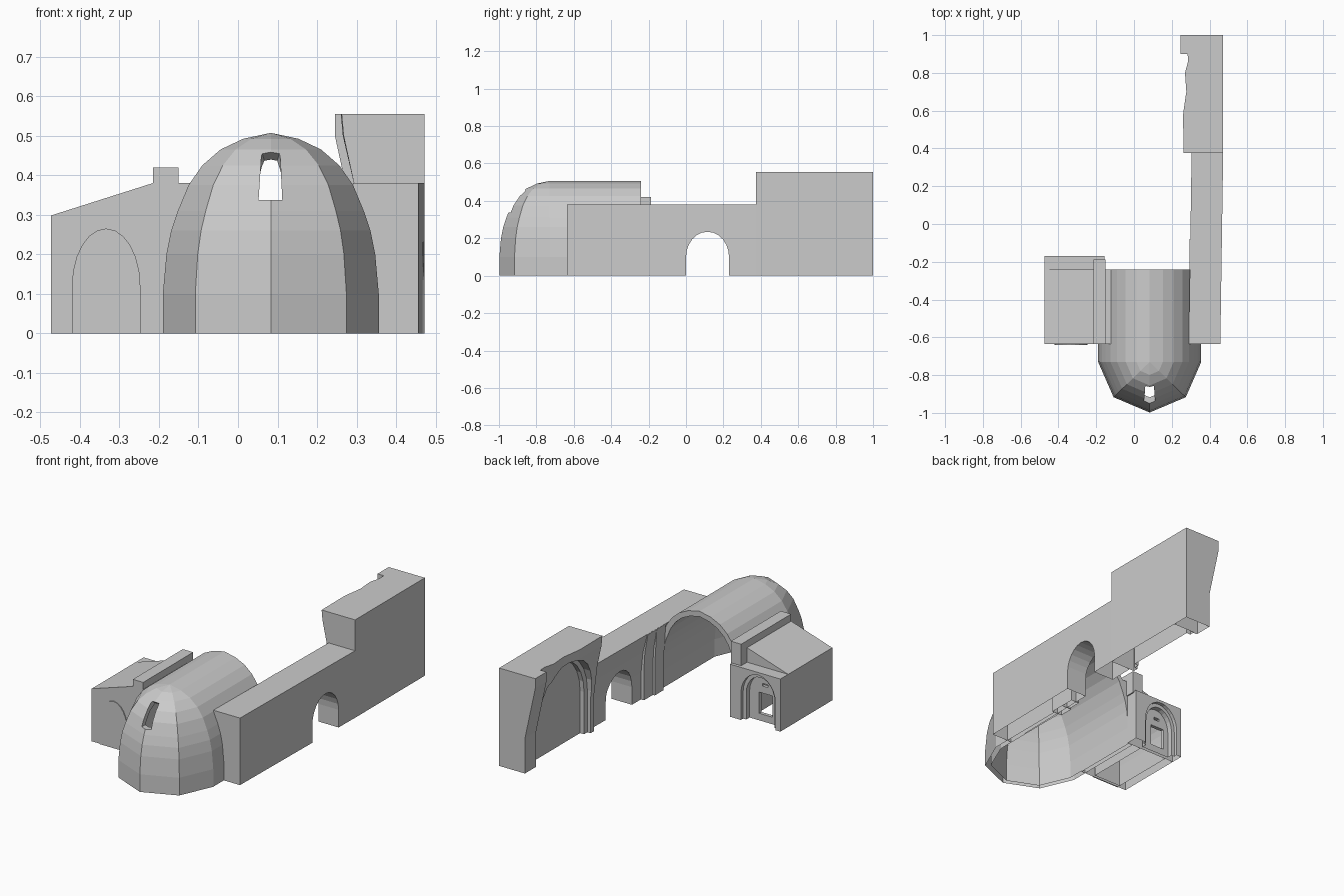
import bpy, bmesh, math

cube = bpy.data.objects.get("Cube")
if cube:
    bpy.data.objects.remove(cube, do_unlink=True)

stone = bpy.data.materials.new("grey_stone")
stone.use_nodes = True
GREY = (0.6, 0.6, 0.6, 1)
stone.diffuse_color = GREY
stone.node_tree.nodes["Principled BSDF"].inputs["Base Color"].default_value = GREY


def finish(name, bm, outward=True):
    if outward:
        bmesh.ops.recalc_face_normals(bm, faces=bm.faces)
    mesh = bpy.data.meshes.new(name)
    bm.to_mesh(mesh)
    bm.free()
    mesh.materials.append(stone)
    ob = bpy.data.objects.new(name, mesh)
    bpy.context.scene.collection.objects.link(ob)
    return ob


def loft(name, rings):
    """Closed solid through a list of matching cross-sections."""
    bm = bmesh.new()
    vs = [[bm.verts.new(p) for p in r] for r in rings]
    n = len(vs[0])
    for a, b in zip(vs, vs[1:]):
        for i in range(n):
            bm.faces.new((a[i], a[(i + 1) % n], b[(i + 1) % n], b[i]))
    bm.faces.new(vs[0][::-1])
    bm.faces.new(vs[-1])
    return finish(name, bm)


def prism_y(name, profile, y0, y1, shift=0):
    return loft(name, [[(x, y0, z) for x, z in profile],
                       [(x + shift, y1, z) for x, z in profile]])


def prism_x(name, profile, x0, x1):
    return loft(name, [[(x, y, z) for y, z in profile] for x in (x0, x1)])


def box(name, x0, x1, y0, y1, z0, z1):
    return prism_y(name, [(x0, z0), (x1, z0), (x1, z1), (x0, z1)], y0, y1)


def arch(a, b, spring, top, base=-0.05, steps=12):
    """Round-headed opening outline between a and b."""
    c, r = (a + b) / 2, (b - a) / 2
    pts = [(a, base), (b, base)]
    for i in range(steps + 1):
        t = math.pi * i / steps
        pts.append((c + r * math.cos(t), spring + (top - spring) * math.sin(t)))
    return pts


def apply_modifier(ob, mod):
    bpy.context.view_layer.objects.active = ob
    bpy.ops.object.modifier_apply(modifier=mod.name)


def cut(ob, cutter):
    mod = ob.modifiers.new("cut", "BOOLEAN")
    mod.operation, mod.solver, mod.object = "DIFFERENCE", "EXACT", cutter
    apply_modifier(ob, mod)
    bpy.data.objects.remove(cutter, do_unlink=True)


def open_bottom(ob):
    """Remove the faces resting on the ground, leaving a hollow part."""
    bm = bmesh.new()
    bm.from_mesh(ob.data)
    ground = [f for f in bm.faces if all(abs(v.co.z) < 1e-4 for v in f.verts)]
    bmesh.ops.delete(bm, geom=ground, context="FACES")
    bm.to_mesh(ob.data)
    bm.free()


# Barrel vault ending in a faceted apse, made as one shell
CX, R = 0.083, 0.273
half = [(R, 0), (R, .1), (.264, .2), (.252, .26), (.235, .31), (.208, .375),
        (.173, .425), (.127, .465), (.07, .492), (0, .507)]
plan = [(1, -.24, 0), (1, -.73, 0), (.7, -.73, -.187), (0, -.73, -.268),
        (-.7, -.73, -.187), (-1, -.73, 0), (-1, -.24, 0)]
bm = bmesh.new()
rows = [[bm.verts.new((CX + k * r, y + d * r / R, z)) for k, y, d in plan] for r, z in half]
for lo, hi in zip(rows, rows[1:]):
    for i in range(len(plan) - 1):
        bm.faces.new((lo[i + 1], lo[i], hi[i], hi[i + 1]))
bmesh.ops.remove_doubles(bm, verts=bm.verts, dist=1e-4)
vault = finish("vault_and_apse", bm, outward=False)
solid = vault.modifiers.new("shell", "SOLIDIFY")
solid.thickness, solid.offset = 0.03, -1
apply_modifier(vault, solid)

# Splayed window in the apse
outer = [(.052, .337), (.112, .337), (.106, .46), (.06, .46)]
inner = [(.06, .345), (.105, .345), (.096, .425), (.07, .425)]
cut(vault, loft("window_cutter", [[(x, -1, z) for x, z in outer],
                                  [(x, -.865, z) for x, z in outer],
                                  [(x, -.82, z) for x, z in inner],
                                  [(x, -.7, z) for x, z in inner]]))

# Long side wall with a doorway
wall = prism_y("long_wall", [(.33, 0), (.33, .15), (.318, .27), (.29, .38), (.457, .38), (.457, 0)],
               -.635, .375, shift=.015)
cut(wall, prism_x("doorway_cutter", arch(0, .23, .1, .235), .1, .7))

# Stepped springers of the vault left on the long wall
springers = []
for i, (x, y0, y1) in enumerate([(.308, -.24, -.16), (.32, -.16, -.08)]):
    springers.append(prism_y("springer_%d" % (i + 1), [(x, 0), (x, .17), (x - .006, .27), (.295, .379),
                                                       (.37, .379), (.37, 0)], y0, y1))

# Tall end wall with a broken overhanging edge
stations = [(.375, .262), (.58, .26), (.64, .268), (.7, .277), (.8, .27), (.86, .286), (.9, .284)]
tall = loft("tall_wall", [[(.315, y, 0), (.315, y, .2), (.293, y, .38), (t + .005, y, .5),
                           (t, y, .555), (.472, y, .555), (.472, y, 0)] for y, t in stations])
for a, b, top, depth in [(.405, .895, .505, .335), (.435, .87, .485, .36)]:
    cut(tall, prism_x("recess_cutter", arch(a, b, .24, top), .1, depth))

# Pier closing the tall wall
pier = prism_y("end_pier", [(.31, 0), (.31, .2), (.245, .5), (.245, .555),
                            (.472, .555), (.472, 0)], .9, 1)

# Side chapel with a sloping roof, hollow underneath
chapel = prism_y("side_chapel", [(-.473, 0), (-.473, .298), (-.215, .38), (-.165, .38), (-.165, 0)],
                 -.635, -.24)
cut(chapel, prism_y("hollow_cutter", arch(-.42, -.247, .12, .262), -.62, -.1))
prism_y("blind_arch_plate", arch(-.42, -.247, .12, .265, base=0), -.64, -.634)

# Chapel back wall with a stepped niche and window
back = box("chapel_back_wall", -.473, -.157, -.24, -.17, 0, .298)
for a, b, top, depth in [(-.442, -.225, .283, -.19), (-.422, -.245, .262, -.22)]:
    cut(back, prism_y("niche_cutter", arch(a, b, .15, top), depth, -.1))
cut(back, box("chapel_window_cutter", -.39, -.305, -.3, -.1, .04, .16))
cut(back, box("slot_cutter", -.36, -.325, -.3, -.1, .2, .215))

# Parapet and gutter between chapel and vault
box("parapet", -.215, -.15, -.635, -.187, .29, .42)
prism_y("gutter_strip", [(-.172, .24), (-.152, .28), (-.122, .345), (-.122, .38), (-.172, .38)],
        -.635, -.24)

# Hollow undersides
for part in [vault, wall, tall, pier, chapel, back] + springers:
    open_bottom(part)
